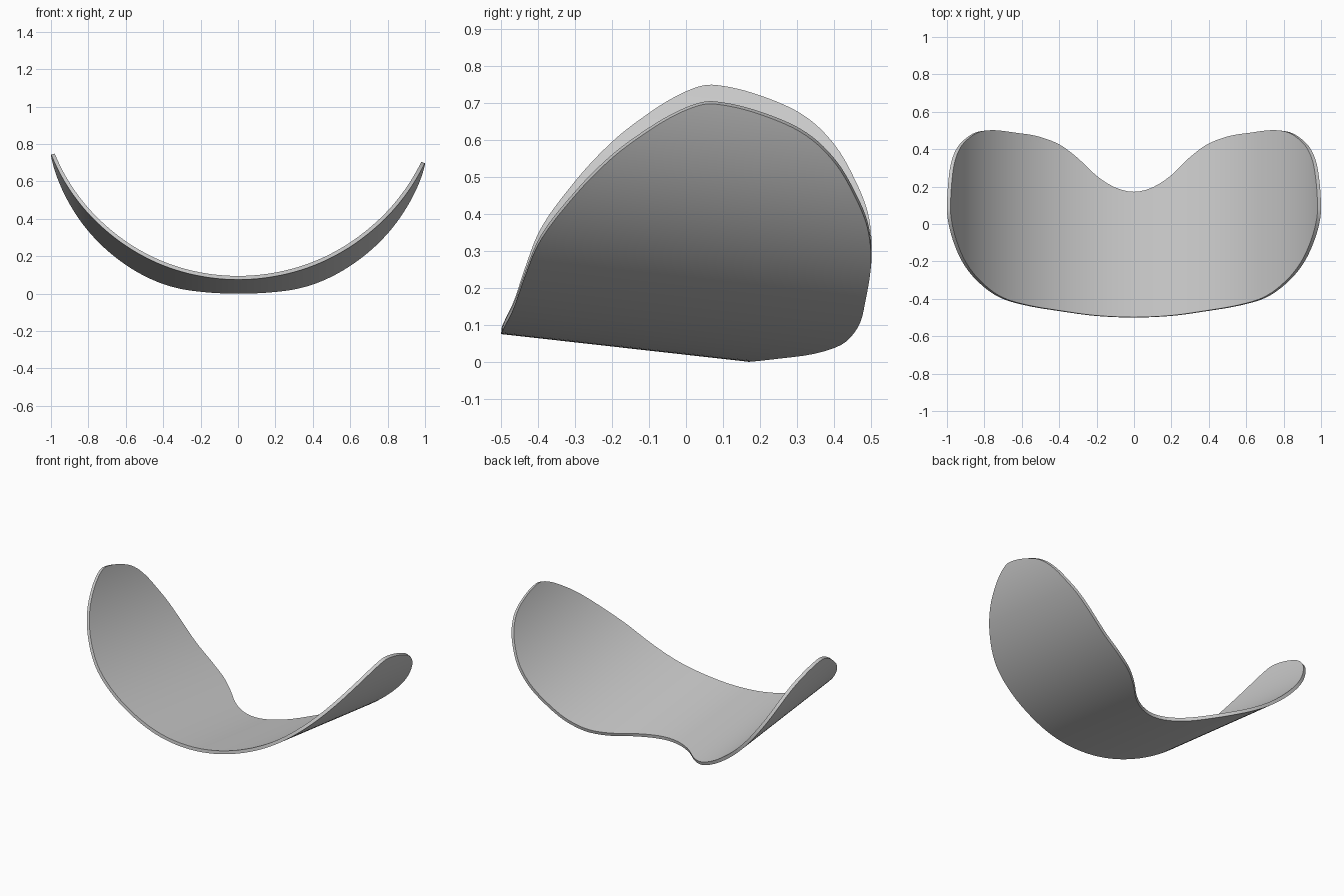
import bpy, bmesh, math

if "Cube" in bpy.data.objects:
    bpy.data.objects.remove(bpy.data.objects["Cube"])

R, CX, T = 1.06, 0.008, 0.02        # lens radius, axis offset, thickness
SLOPE, NOTCH = -0.112, 0.17         # tilt of the shell, depth of the nose notch
A_RIGHT = math.asin((1 - CX) / R)
A_LEFT = math.asin((1 + CX) / R)

# Half outline as (fraction of arc, y)
FRONT = [(0, -.5), (.15, -.492), (.313, -.465), (.46, -.436), (.586, -.398), (.739, -.3),
         (.846, -.2), (.922, -.1), (.979, 0), (1, .08)]
BACK = [(0, .17), (.072, .19), (.15, .25), (.23, .345), (.304, .415), (.403, .463), (.523, .486),
        (.666, .5), (.738, .491), (.829, .45), (.897, .4), (.962, .3), (.988, .2), (1, .08)]


def smooth_curve(points):
    """Cubic interpolation of y over asin(fraction), flat at the centre."""
    px = [math.asin(p[0]) for p in points]
    py = [p[1] for p in points]
    n = len(px)
    d = [(py[i + 1] - py[i]) / (px[i + 1] - px[i]) for i in range(n - 1)]
    m = [0.0]
    for i in range(1, n - 1):
        h0, h1 = px[i] - px[i - 1], px[i + 1] - px[i]
        m.append((d[i - 1] * h1 + d[i] * h0) / (h0 + h1))
    m.append(d[-1])

    def at(x):
        i = max(k for k in range(n - 1) if px[k] <= x + 1e-9)
        h = px[i + 1] - px[i]
        t = (x - px[i]) / h
        return ((2*t**3 - 3*t*t + 1) * py[i] + (t**3 - 2*t*t + t) * h * m[i]
                + (3*t*t - 2*t**3) * py[i + 1] + (t**3 - t*t) * h * m[i + 1])
    return at


front, back = smooth_curve(FRONT), smooth_curve(BACK)

# Curved shell: columns along the arc, rows from front edge to nose-notch edge
COLS, ROWS = 120, 24
bm = bmesh.new()
grid = []
for i in range(COLS + 1):
    phi = math.pi * (i / COLS - 0.5)
    a = math.sin(phi) * (A_RIGHT if phi > 0 else A_LEFT)
    y0, y1 = front(abs(phi)), back(abs(phi))
    col = []
    for j in range(ROWS + 1):
        y = y0 + (y1 - y0) * j / ROWS
        z = R * (1 - math.cos(a)) + SLOPE * (y - NOTCH)
        col.append((CX * abs(math.sin(phi)) + R * math.sin(a), y, z))
    if i in (0, COLS):
        v = bm.verts.new(col[0])
        grid.append([v] * (ROWS + 1))
    else:
        grid.append([bm.verts.new(c) for c in col])
for i in range(COLS):
    for j in range(ROWS):
        quad = [grid[i][j], grid[i][j + 1], grid[i + 1][j + 1], grid[i + 1][j]]
        bm.faces.new(list(dict.fromkeys(quad)))

mesh = bpy.data.meshes.new("visor_lens")
bm.to_mesh(mesh)
bm.free()
lens = bpy.data.objects.new("visor_lens", mesh)
bpy.context.collection.objects.link(lens)

# Wall thickness towards the inside
solid = lens.modifiers.new("thickness", 'SOLIDIFY')
solid.thickness = T
solid.offset = -1

bpy.context.view_layer.objects.active = lens
lens.select_set(True)
bpy.ops.object.modifier_apply(modifier="thickness")
bpy.ops.object.shade_smooth_by_angle(angle=math.radians(40))
